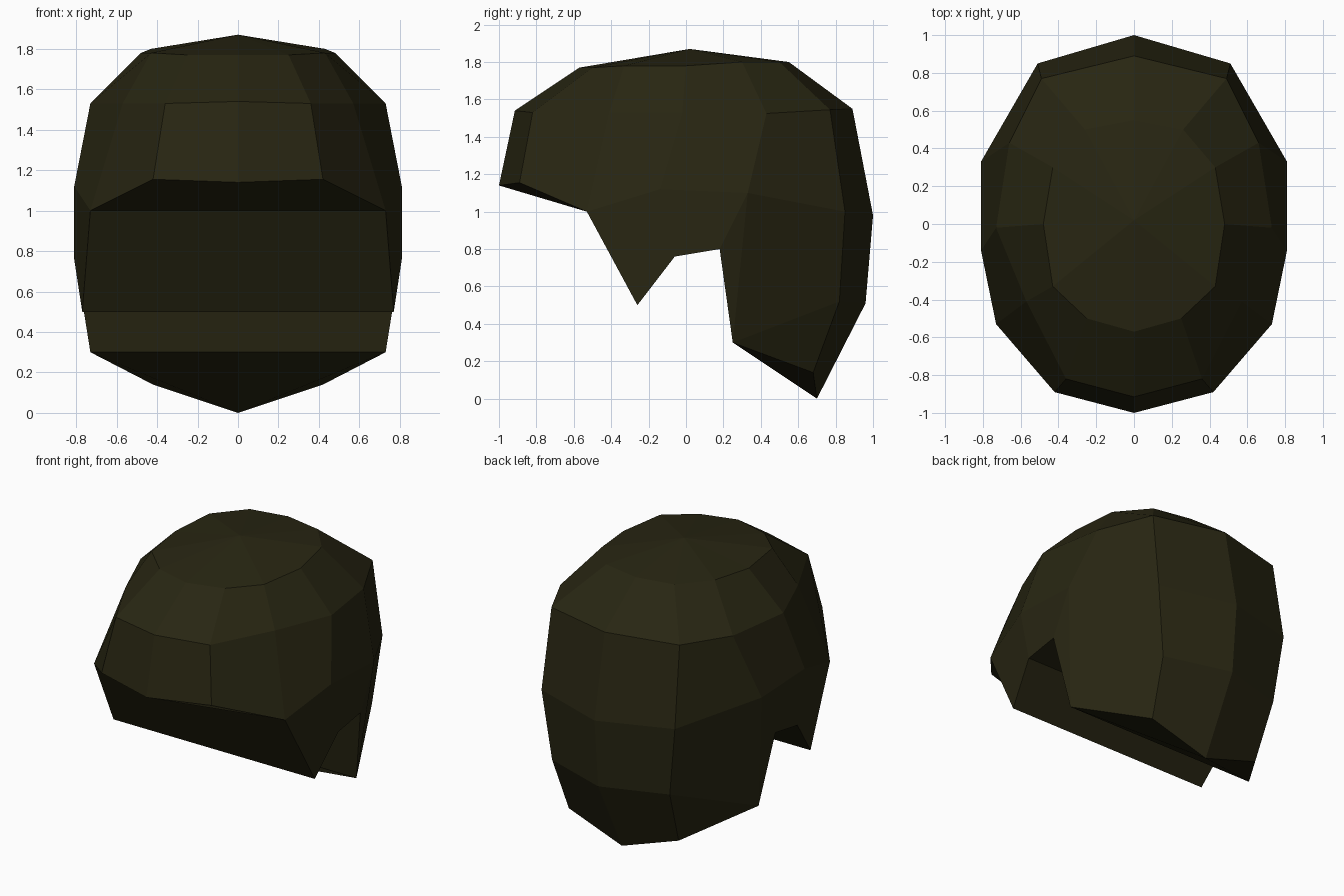
import bpy, bmesh

if "Cube" in bpy.data.objects:
    bpy.data.objects.remove(bpy.data.objects["Cube"])

mat = bpy.data.materials.new("dark olive brown")
mat.diffuse_color = (0.021, 0.019, 0.006, 1)
mat.use_nodes = True
mat.node_tree.nodes["Principled BSDF"].inputs["Base Color"].default_value = mat.diffuse_color

bm = bmesh.new()


def ring(points):
    return [bm.verts.new(p) for p in points]


# Half rings (x >= 0), from front centre round to back centre
apex = bm.verts.new((0, 0.02, 1.87))
crown = ring([(0, -.57, 1.77), (.25, -.5, 1.77), (.43, -.33, 1.78), (.48, 0, 1.78),
              (.43, .3, 1.8), (.26, .5, 1.8), (0, .55, 1.8)])
brow = ring([(0, -.915, 1.54), (.36, -.82, 1.53), (.57, -.41, 1.53), (.73, -.02, 1.53),
             (.66, .43, 1.525), (.49, .77, 1.545), (0, .89, 1.55)])
middle = ring([(0, -1, 1.14), (.42, -.89, 1.155), (.73, -.53, 1.0), (.81, -.14, 1.12),
               (.81, .33, 1.1), (.51, .85, 1.0), (0, 1, .98)])
# Lower edge: sideburn tip, ear notch, neck corner, then nape
tip, ear_front, ear_back, neck = ring([(.77, -.26, .5), (.81, -.06, .76),
                                       (.81, .18, .8), (.73, .25, .3)])
low_side, low_back = ring([(.45, .82, .52), (0, .96, .51)])
nape_side, nape_back = ring([(.42, .68, .14), (0, .7, 0)])

# Dome
for i in range(6):
    bm.faces.new((apex, crown[i], crown[i + 1]))
    for a, b in ((crown, brow), (brow, middle)):
        bm.faces.new((a[i], b[i], b[i + 1], a[i + 1]))

# Sides and back
for f in ((middle[2], tip, ear_front, middle[3]),
          (middle[3], ear_front, ear_back, middle[4]),
          (middle[4], ear_back, neck),
          (middle[4], neck, low_side, middle[5]),
          (middle[5], low_side, low_back, middle[6]),
          (neck, nape_side, low_side),
          (low_side, nape_side, nape_back, low_back)):
    bm.faces.new(f)

# Underside: flat strips running straight across from side to side
edge = [middle[2], tip, ear_front, ear_back, neck]
centre = ring([(0, v.co.y, v.co.z) for v in edge])
for i in range(4):
    bm.faces.new((edge[i], centre[i], centre[i + 1], edge[i + 1]))
bm.faces.new((middle[0], middle[1], middle[2], centre[0]))
bm.faces.new((neck, centre[4], nape_back, nape_side))

# Mirror to the other half
bmesh.ops.mirror(bm, geom=bm.verts[:] + bm.edges[:] + bm.faces[:], axis='X', merge_dist=0.001)
bmesh.ops.remove_doubles(bm, verts=bm.verts[:], dist=0.001)
bmesh.ops.recalc_face_normals(bm, faces=bm.faces[:])

mesh = bpy.data.meshes.new("hair")
bm.to_mesh(mesh)
bm.free()
mesh.materials.append(mat)
bpy.context.collection.objects.link(bpy.data.objects.new("hair", mesh))
